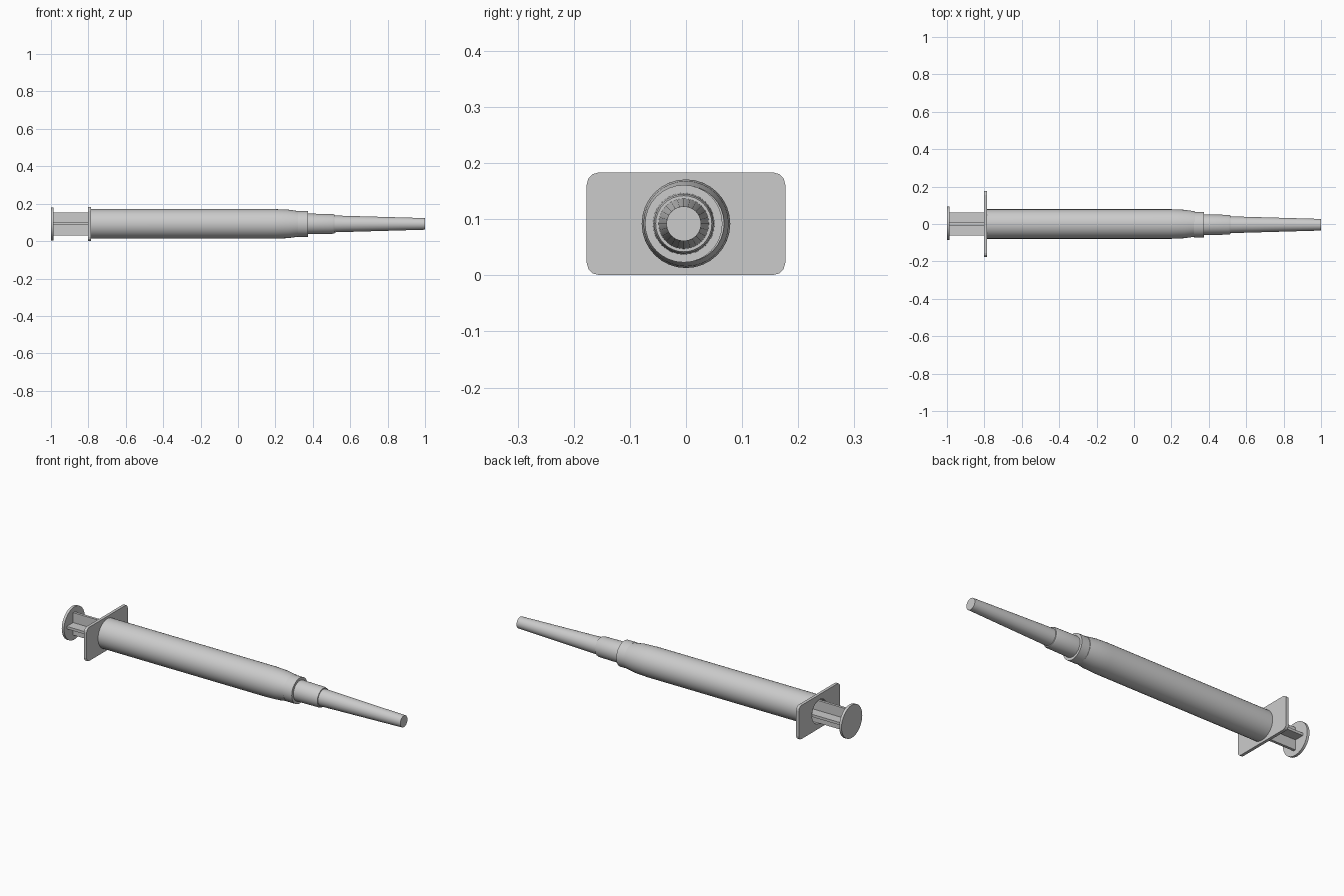
import bpy, bmesh, math

if "Cube" in bpy.data.objects:
    bpy.data.objects.remove(bpy.data.objects["Cube"])

CY, CZ = -0.004, 0.092   # axis of the syringe

grey = bpy.data.materials.new("light grey plastic")
grey.diffuse_color = (0.6, 0.6, 0.6, 1)
grey.use_nodes = True
grey.node_tree.nodes["Principled BSDF"].inputs["Base Color"].default_value = grey.diffuse_color


def finish(name, bm, smooth=True):
    bmesh.ops.recalc_face_normals(bm, faces=bm.faces)
    me = bpy.data.meshes.new(name)
    bm.to_mesh(me)
    bm.free()
    ob = bpy.data.objects.new(name, me)
    bpy.context.collection.objects.link(ob)
    me.materials.append(grey)
    if smooth:
        bpy.ops.object.select_all(action='DESELECT')
        ob.select_set(True)
        bpy.context.view_layer.objects.active = ob
        bpy.ops.object.shade_smooth_by_angle(angle=math.radians(35))
    return ob


def lathe(name, profile, y=CY, sides=32, closed=False):
    """Turn (x, radius) points about the long axis; cap the ends unless closed into a ring."""
    bm = bmesh.new()
    rings = []
    for x, r in profile:
        rings.append([bm.verts.new((x, y + r * math.cos(a), CZ + r * math.sin(a)))
                      for a in (2 * math.pi * i / sides for i in range(sides))])
    pairs = list(zip(rings, rings[1:]))
    if closed:
        pairs.append((rings[-1], rings[0]))
    else:
        bm.faces.new(rings[0])
        bm.faces.new(rings[-1])
    for a, b in pairs:
        for i in range(sides):
            j = (i + 1) % sides
            bm.faces.new((a[i], a[j], b[j], b[i]))
    return finish(name, bm)


def box(name, x0, x1, hy, hz, y=CY):
    bm = bmesh.new()
    bmesh.ops.create_cube(bm, size=1)
    for v in bm.verts:
        v.co = ((x0 + x1) / 2 + v.co.x * (x1 - x0), y + v.co.y * 2 * hy, CZ + v.co.z * 2 * hz)
    return finish(name, bm, False)


# Hollow barrel, open at the plunger end, narrowing at the nose
lathe("barrel", [(-0.795, 0.064), (-0.795, 0.079), (0.20, 0.079), (0.27, 0.076),
                 (0.325, 0.068), (0.325, 0.02), (0.30, 0.02), (0.20, 0.064)],
      y=0.0, closed=True)

# Nose collar, hub and tapered needle cap
lathe("collar", [(0.322, 0.069), (0.374, 0.069)])
lathe("hub", [(0.37, 0.055), (0.505, 0.053), (0.515, 0.050)])
lathe("needle_cap", [(0.51, 0.045), (1.0, 0.031)], sides=24)

# Finger flange with rounded corners and a bore for the plunger
flange = box("finger_flange", -0.802, -0.786, 0.177, 0.0915, y=0.0)
bm = bmesh.new()
bm.from_mesh(flange.data)
corners = [e for e in bm.edges if abs(e.verts[0].co.x - e.verts[1].co.x) > 0.01]
bmesh.ops.bevel(bm, geom=corners, offset=0.022, segments=3, profile=0.5, affect='EDGES')
bm.to_mesh(flange.data)
bm.free()
cutter = lathe("bore_cutter", [(-0.85, 0.064), (-0.75, 0.064)], y=0.0)
cutter.hide_render = True
cutter.hide_viewport = True
cut = flange.modifiers.new("bore", 'BOOLEAN')
cut.operation = 'DIFFERENCE'
cut.object = cutter
cut.solver = 'EXACT'

# Plunger: thumb disc, crossed ribs and the piston inside the barrel
lathe("thumb_disc", [(-1.0, 0.089), (-0.986, 0.089)], y=0.004)
box("plunger_rib_flat", -0.988, -0.60, 0.061, 0.007, y=0.0)
box("plunger_rib_upright", -0.988, -0.60, 0.007, 0.061, y=0.0)
lathe("piston", [(-0.61, 0.0635), (-0.55, 0.0635)], y=0.0)
